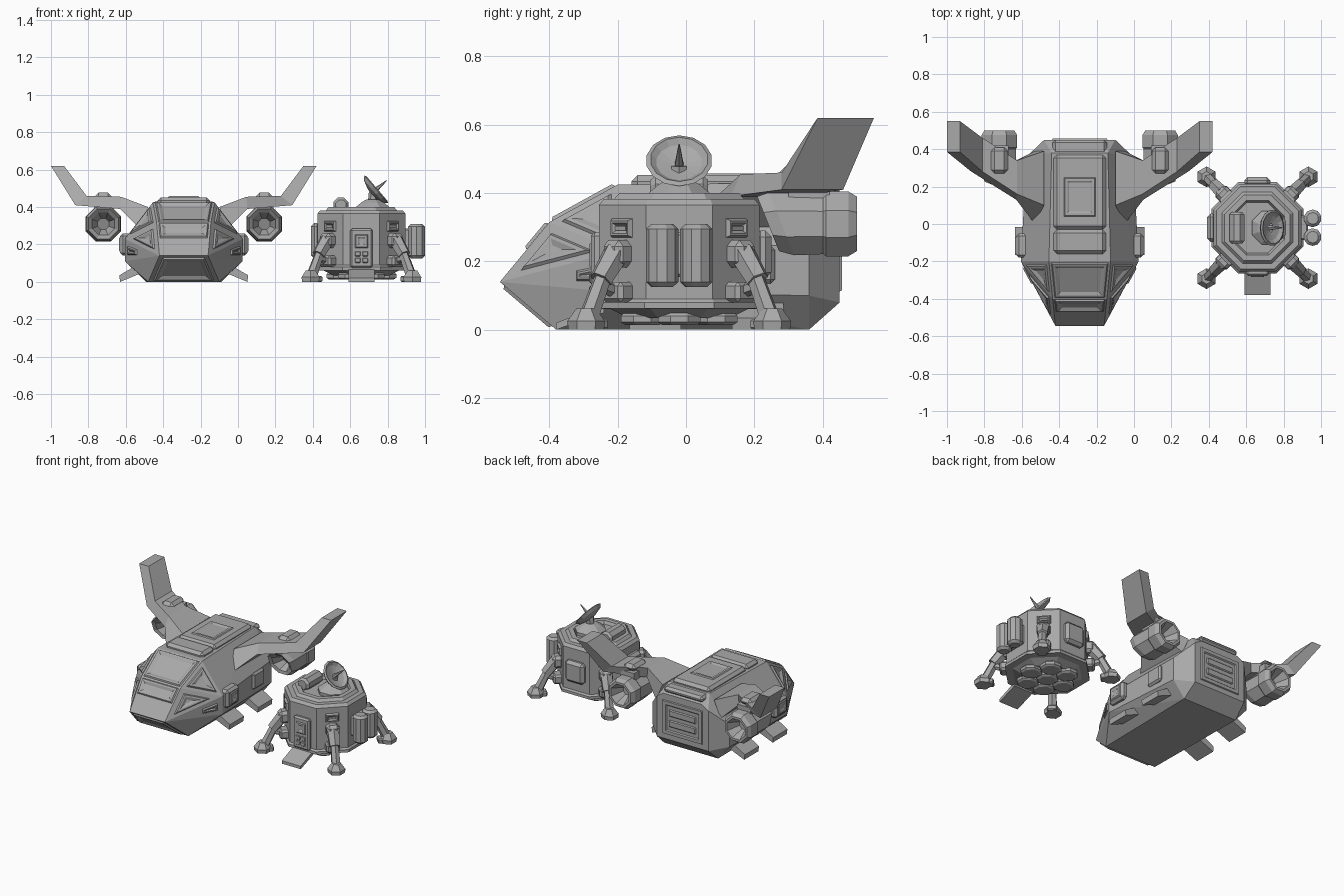
import bpy, bmesh
from math import cos, sin, pi
from mathutils import Vector, Matrix

cube = bpy.data.objects.get("Cube")
if cube:
    bpy.data.objects.remove(cube)

grey = bpy.data.materials.new("hull_grey")
grey.use_nodes = True
COLOUR = (0.4, 0.4, 0.4, 1)
grey.diffuse_color = COLOUR
grey.node_tree.nodes["Principled BSDF"].inputs["Base Color"].default_value = COLOUR

SHIP, LANDER = Vector((-0.29, 0, 0)), Vector((0.66, -0.02, 0))
base = SHIP


def finish(name, bm, fix=True):
    if fix:
        bmesh.ops.recalc_face_normals(bm, faces=bm.faces)
    me = bpy.data.meshes.new(name)
    bm.to_mesh(me)
    bm.free()
    me.materials.append(grey)
    ob = bpy.data.objects.new(name, me)
    ob.location = base
    bpy.context.scene.collection.objects.link(ob)


def solid(name, pts):
    """Convex solid around points."""
    bm = bmesh.new()
    for p in pts:
        bm.verts.new(p)
    bmesh.ops.convex_hull(bm, input=bm.verts)
    bmesh.ops.dissolve_limit(bm, angle_limit=0.01, verts=bm.verts, edges=bm.edges)
    finish(name, bm)


def box(name, loc, size, bevel=0.01, turn=0):
    bm = bmesh.new()
    bmesh.ops.create_cube(bm, size=1, matrix=Matrix.Diagonal((*size, 1)))
    if bevel:
        bmesh.ops.bevel(bm, geom=bm.edges[:], offset=bevel, segments=1, affect='EDGES')
    bm.transform(Matrix.Translation(loc) @ Matrix.Rotation(turn, 4, 'Z'))
    finish(name, bm)


def lathe(name, n, profile, origin=(0, 0, 0), axis=(0, 0, 1), shear=0):
    """n-sided rings along an axis; profile holds (distance, flat radius)."""
    bm = bmesh.new()
    rot = Vector(axis).to_track_quat('Z', 'Y').to_matrix()
    rings = []
    for t, r in profile:
        r /= cos(pi / n)
        angles = [(i + 0.5) * 2 * pi / n for i in range(n)]
        rings.append([bm.verts.new(Vector(origin) + rot @ Vector((r * cos(a), r * sin(a), t))) for a in angles])
    for a, b in zip(rings, rings[1:]):
        for i in range(n):
            j = (i + 1) % n
            bm.faces.new((a[i], a[j], b[j], b[i]))
    bm.faces.new(rings[0][::-1])
    bm.faces.new(rings[-1])
    for v in bm.verts:  # rake the front end back towards the bottom
        if shear and v.co.y < shear:
            v.co.y -= 0.4 * (v.co.z - origin[2])
    finish(name, bm)


def strut(name, p, q, w, w2):
    p, q = Vector(p), Vector(q)
    lathe(name, 6, [(0, w), ((q - p).length, w2)], p, q - p)


def panel(name, pts, centre=(0, 0, 0.2), rise=0.012, rim=0.014, recess=0.009, slope=0.008):
    """Raised frame on a surface, with a sunk middle."""
    bm = bmesh.new()
    pts = [Vector(p) for p in pts]
    f = bm.faces.new([bm.verts.new(p) for p in pts])
    f.normal_update()
    if f.normal.dot(sum(pts, Vector()) / len(pts) - Vector(centre)) < 0:
        f.normal_flip()
    for thick, depth in ((0.006, rise), (rim, 0), (slope, -recess)):
        bm.normal_update()
        bmesh.ops.inset_individual(bm, faces=[f], thickness=thick, depth=depth, use_even_offset=True)
    finish(name, bm, False)


def shrink(pts, s):
    pts = [Vector(p) for p in pts]
    c = sum(pts, Vector()) / len(pts)
    return [c + (p - c) * s for p in pts]


def both(pts):
    return [(s * x, y, z) for x, y, z in pts for s in (1, -1)]


def across(a, b):
    (x, y, z), (u, v, w) = a, b
    return [(-x, y, z), (x, y, z), (u, v, w), (-u, v, w)]


# ---------- ship hull ----------
nose, crease, roof = (0.13, -0.545, 0.14), (0.145, -0.40, 0.315), (0.165, -0.20, 0.425)
side, chin = (0.315, -0.20, 0.23), (0.19, -0.38, 0)
solid("ship_hull", both([
    nose, crease, roof, side, chin, (0.315, -0.20, 0.11), (0.15, 0.38, 0.43),
    (0.285, 0.36, 0.25), (0.285, 0.36, 0.10), (0.20, 0.36, 0),
    (0.19, 0.45, 0.08), (0.19, 0.45, 0.35), (0.14, 0.45, 0.38)]))

# windscreens and chin panel
glass = dict(rim=0.01, rise=0.009, recess=0.008, slope=0.016)
panel("upper_windscreen", shrink(across(crease, roof), 0.92), **glass)
panel("lower_windscreen", shrink(across((0.138, -0.47, 0.231), crease), 0.92), **glass)
panel("chin_panel", shrink(across(nose, chin), 0.85), **glass)

# roof panels and rear door
box("roof_panel", (0, 0.17, 0.43), (0.28, 0.40, 0.045), 0.018)
box("roof_front_panel", (0, -0.095, 0.43), (0.28, 0.13, 0.045), 0.018)
panel("roof_hatch", [(-0.085, 0.04, 0.452), (0.085, 0.04, 0.452),
                     (0.085, 0.25, 0.452), (-0.085, 0.25, 0.452)], rise=0.006, recess=0.005)
box("rear_roof_ledge", (0, 0.41, 0.405), (0.29, 0.08, 0.04), 0.015)
panel("rear_door", [(-0.15, 0.445, 0.11), (0.15, 0.445, 0.11), (0.15, 0.445, 0.34), (-0.15, 0.445, 0.34)],
      rise=0.012, rim=0.022)
for z in (0.19, 0.26):
    box("rear_door_bar", (0, 0.448, z), (0.20, 0.018, 0.045), 0.006)

for s in (1, -1):
    def m(pts):
        return [(s * x, y, z) for x, y, z in pts]

    # cockpit side windows
    panel("lower_side_window", shrink(m([nose, crease, side]), 0.62), **glass)
    panel("upper_side_window", shrink(m([crease, roof, side]), 0.72), **glass)

    # side hatches and landing fins
    box("front_side_hatch", (s * 0.295, -0.115, 0.20), (0.09, 0.13, 0.12), 0.015)
    box("rear_side_hatch", (s * 0.283, 0.20, 0.19), (0.05, 0.12, 0.11), 0.012)
    panel("hatch_frame", m([(0.34, -0.16, 0.16), (0.34, -0.07, 0.16),
                            (0.34, -0.07, 0.24), (0.34, -0.16, 0.24)]), rise=0.005, recess=0.004)
    panel("nose_side_hatch", shrink(m([(0.315, -0.20, 0.13), (0.315, -0.20, 0.21),
                                       (0.234, -0.35, 0.18), (0.234, -0.35, 0.13)]), 0.6),
          rise=0.008, recess=0.007, rim=0.006)
    for y in (-0.09, 0.21):
        solid("landing_fin", m([(x, y + d, z) for d in (-0.075, 0.075)
                                for x, z in ((0.22, 0.05), (0.25, 0.09), (0.34, 0.0), (0.345, 0.035))]))

    # swept wing with a raked root and a raised tip
    bm = bmesh.new()
    rows = []
    for x, z, u, w, low_front, front, back in ((0.24, 0.29, 0.19, 0.40, 0.0, 0.10, 0.39),
                                               (0.34, 0.39, 0.335, 0.455, 0.13, 0.16, 0.34),
                                               (0.58, 0.41, 0.52, 0.46, 0.28, 0.28, 0.46),
                                               (0.71, 0.62, 0.64, 0.62, 0.385, 0.385, 0.55)):
        rows.append([bm.verts.new(p) for p in m([(x, low_front, z), (x, back, z), (u, back, w), (u, front, w)])])
    for a, b in zip(rows, rows[1:]):
        for i in range(4):
            j = (i + 1) % 4
            bm.faces.new((a[i], a[j], b[j], b[i]))
    bm.faces.new(rows[0])
    bm.faces.new(rows[-1])
    finish("wing", bm)

    # wing pod and engine
    box("wing_pod", (s * 0.43, 0.34, 0.455), (0.09, 0.14, 0.045), 0.02)
    at = (s * 0.43, 0, 0.31)
    lathe("engine_body", 8, [(0.32, 0.03), (0.25, 0.06), (0.24, 0.08), (0.28, 0.092), (0.42, 0.088)],
          at, (0, 1, 0), shear=0.35)
    lathe("engine_nozzle", 8, [(0.39, 0.08), (0.41, 0.095), (0.475, 0.095), (0.50, 0.08),
                               (0.50, 0.065), (0.42, 0.03)], at, (0, 1, 0))
    box("engine_pylon", (s * 0.43, 0.36, 0.41), (0.10, 0.12, 0.05), 0)

# ---------- lander ----------
base = LANDER
lathe("lander_body", 8, [(0.035, 0.15), (0.06, 0.20), (0.062, 0.245), (0.08, 0.245), (0.09, 0.235),
                         (0.365, 0.235), (0.383, 0.22), (0.383, 0.19), (0.40, 0.175),
                         (0.40, 0.145), (0.38, 0.135)])

# ring of thrusters underneath
spots = [(0, 0)] + [(0.125 * cos(i * pi / 3), 0.125 * sin(i * pi / 3)) for i in range(6)]
for x, y in spots:
    lathe("thruster", 8, [(0.06, 0.045), (0.04, 0.062), (0.022, 0.062), (0.014, 0.05)], (x, y, 0))


def wall(name, ang, w, low, high, r=0.235, **kw):
    out, tan = Vector((cos(ang), sin(ang), 0)), Vector((-sin(ang), cos(ang), 0))
    panel(name, [out * r + tan * t + Vector((0, 0, z))
                 for t, z in ((-w, low), (w, low), (w, high), (-w, high))], **kw)


# front door and ramp
box("door_block", (0, -0.235, 0.18), (0.12, 0.045, 0.21), 0.01)
wall("door_window", -pi / 2, 0.035, 0.18, 0.255, r=0.257, rise=0.006, rim=0.01, recess=0.005)
for x in (-0.02, 0.02):
    for z in (0.115, 0.15):
        box("door_button", (x, -0.258, z), (0.03, 0.012, 0.026), 0.003)
solid("ramp", [(x, y, z) for x in (-0.07, 0.07)
               for y, z in ((-0.22, 0.05), (-0.22, 0.075), (-0.36, 0.0), (-0.36, 0.02))])

# back and side equipment panels
box("back_pack", (0, 0.245, 0.22), (0.14, 0.05, 0.14), 0.018)
box("side_pack", (-0.245, 0, 0.22), (0.05, 0.15, 0.19), 0.018)

# twin tanks
box("tank_mount", (0.245, 0, 0.22), (0.05, 0.13, 0.13), 0.008)
for y in (-0.05, 0.05):
    lathe("tank", 10, [(0.125, 0.03), (0.14, 0.045), (0.295, 0.045), (0.31, 0.03)], (0.295, y, 0))

# legs on the corner walls
for k in range(4):
    a = pi / 4 + k * pi / 2

    def at(r, z):
        return Vector((r * cos(a), r * sin(a), z))

    wall("corner_vent", a, 0.042, 0.27, 0.325, rise=0.014, rim=0.006, recess=0.01)
    box("vent_slat", at(0.237, 0.297), (0.014, 0.045, 0.012), 0, a)
    box("hip", at(0.255, 0.222), (0.07, 0.08, 0.08), 0.018, a)
    box("lower_bracket", at(0.25, 0.11), (0.07, 0.085, 0.06), 0.012, a)
    strut("upper_leg", at(0.26, 0.225), at(0.325, 0.145), 0.035, 0.03)
    strut("lower_leg", at(0.31, 0.165), at(0.375, 0.035), 0.022, 0.026)
    strut("brace", at(0.25, 0.11), at(0.33, 0.13), 0.018, 0.018)
    lathe("foot", 6, [(0, 0.045), (0.025, 0.048), (0.062, 0.025)], at(0.385, 0))
    box("toe", at(0.365, 0.016), (0.09, 0.06, 0.032), 0.006, a)

# deck canister
lathe("deck_canister", 8, [(-0.085, 0.028), (-0.07, 0.04), (0.07, 0.04), (0.085, 0.028)],
      (-0.11, 0, 0.41), (0, 1, 0))
box("canister_rest", (-0.11, 0, 0.385), (0.06, 0.12, 0.03), 0)

# dish antenna
lathe("dish_base", 8, [(0.37, 0.09), (0.40, 0.09), (0.425, 0.06), (0.44, 0.035)], (0.06, 0, 0))
strut("dish_arm", (0.06, 0, 0.43), (0.065, 0, 0.48), 0.022, 0.022)
lathe("dish", 14, [(-0.022, 0.03), (-0.006, 0.08), (0.012, 0.095), (0.018, 0.083), (0.004, 0.066),
                   (-0.008, 0.02)], (0.07, 0, 0.487), (1, 0, 0.85))
lathe("dish_spike", 6, [(-0.02, 0.014), (0.085, 0.002)], (0.07, 0, 0.487), (1, 0, 0.85))
